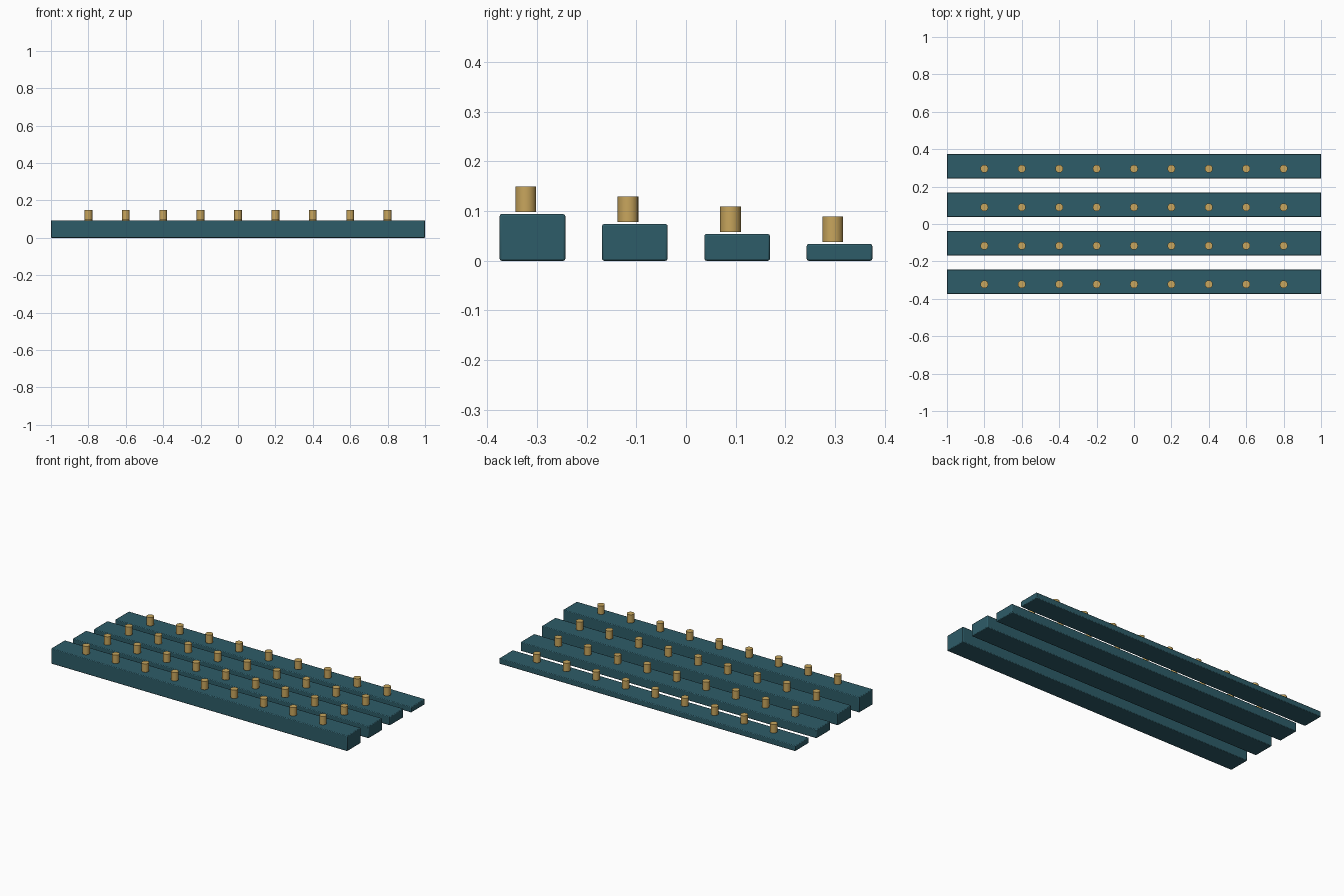
import bpy

cube = bpy.data.objects.get("Cube")
if cube:
    bpy.data.objects.remove(cube, do_unlink=True)


def make_material(name, color):
    mat = bpy.data.materials.new(name)
    mat.use_nodes = True
    mat.diffuse_color = color
    bsdf = mat.node_tree.nodes["Principled BSDF"]
    bsdf.inputs["Base Color"].default_value = color
    bsdf.inputs["Roughness"].default_value = 0.6
    return mat


teal = make_material("dark teal", (0.027, 0.107, 0.138, 1))
brass = make_material("brass", (0.58, 0.38, 0.11, 1))

BAR_WIDTH, PITCH = 0.132, 0.206
PEG_RADIUS, PEG_HEIGHT = 0.021, 0.051


def add_bar(row, y, height):
    bpy.ops.mesh.primitive_cube_add(size=1, location=(0, y, height / 2))
    bar = bpy.context.object
    bar.name = f"bar_{row + 1}"
    bar.scale = (2, BAR_WIDTH, height)
    bpy.ops.object.transform_apply(location=False, rotation=False, scale=True)
    bar.data.materials.append(teal)
    bevel = bar.modifiers.new("soft edges", 'BEVEL')
    bevel.width = 0.004
    bevel.segments = 2
    bpy.ops.object.shade_smooth_by_angle()


def add_peg(row, column, x, y, bottom):
    bpy.ops.mesh.primitive_cylinder_add(
        vertices=16, radius=PEG_RADIUS, depth=PEG_HEIGHT,
        location=(x, y, bottom + PEG_HEIGHT / 2))
    peg = bpy.context.object
    peg.name = f"peg_{row + 1}_{column + 1}"
    peg.data.materials.append(brass)
    bpy.ops.object.shade_smooth_by_angle()


# Four bars stepping down to the back, each with a row of nine pegs
for row in range(4):
    y = (row - 1.5) * PITCH
    height = 0.094 - 0.02 * row
    add_bar(row, y, height)
    for column in range(9):
        add_peg(row, column, (column - 4) * 0.2, y - 0.0135, height + 0.004)
